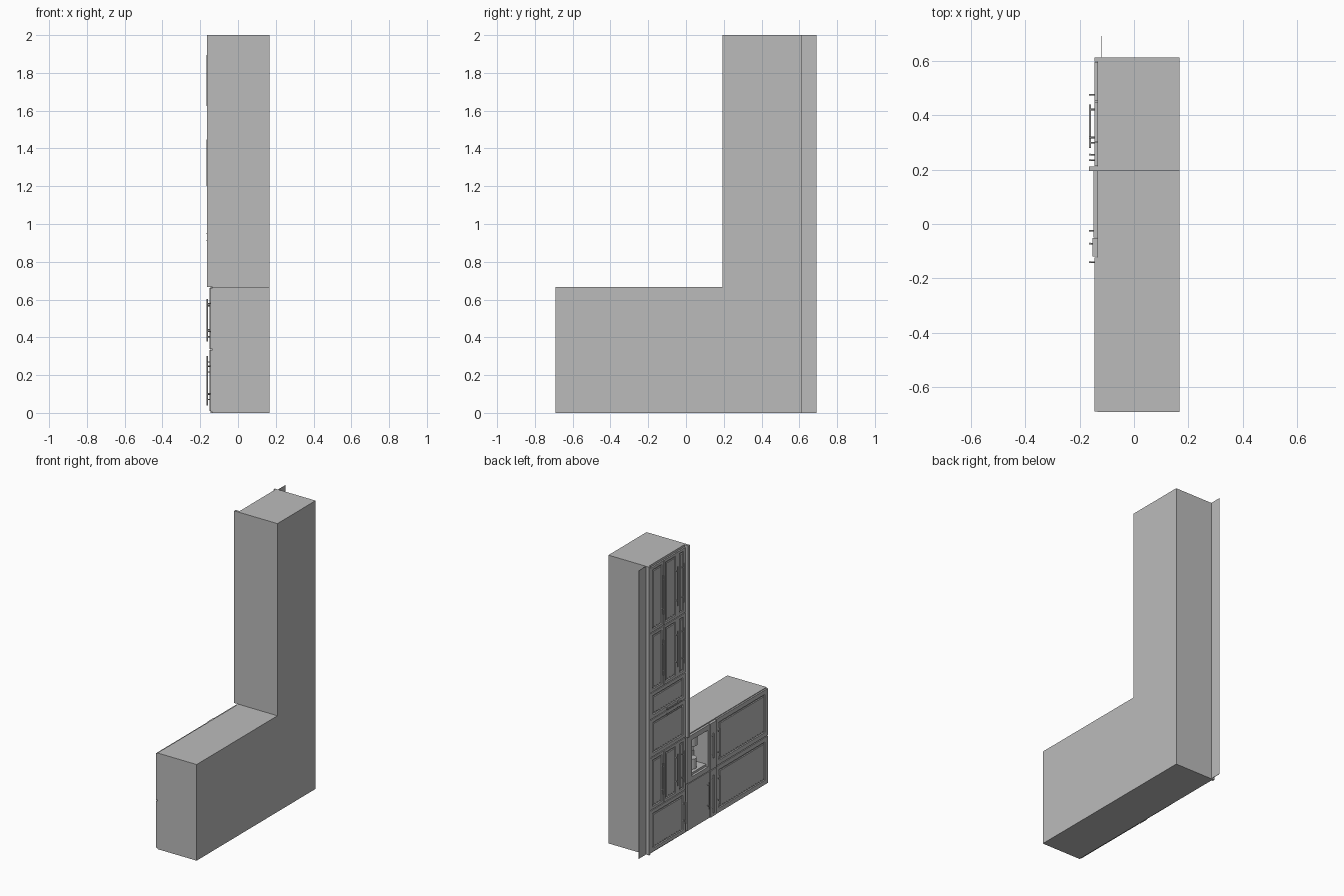
import bpy, bmesh
from mathutils import Vector

cube = bpy.data.objects.get("Cube")
if cube:
    bpy.data.objects.remove(cube)

grey = bpy.data.materials.new("plain_grey")
grey.use_nodes = True
grey.diffuse_color = (0.5, 0.5, 0.5, 1)
grey.node_tree.nodes["Principled BSDF"].inputs["Base Color"].default_value = (0.5, 0.5, 0.5, 1)


def finish(name, bm):
    bmesh.ops.recalc_face_normals(bm, faces=bm.faces)
    mesh = bpy.data.meshes.new(name)
    bm.to_mesh(mesh)
    bm.free()
    mesh.materials.append(grey)
    obj = bpy.data.objects.new(name, mesh)
    bpy.context.collection.objects.link(obj)
    return obj


def add_box(bm, x, y, z):
    verts = bmesh.ops.create_cube(bm, size=1)["verts"]
    for v in verts:
        v.co = Vector([(a + b) / 2 + c * (b - a) for (a, b), c in zip((x, y, z), v.co)])


def box(name, x, y, z):
    bm = bmesh.new()
    add_box(bm, x, y, z)
    return finish(name, bm)


def door(name, y, z, margin=0.024, back=-0.134, front=-0.145):
    """Framed door facing -x with a sunken border and raised centre."""
    bm = bmesh.new()
    add_box(bm, (front, back), y, z)
    bm.normal_update()
    face = min(bm.faces, key=lambda f: f.calc_center_median().x)
    for width, shift in ((margin, 0), (0.003, 0.006), (0.006, 0), (0.004, -0.004)):
        bmesh.ops.inset_region(bm, faces=[face], thickness=width, use_even_offset=True)
        for v in face.verts:
            v.co.x += shift
    return finish(name, bm)


def rod(name, a, b, radius, sides=12):
    a, b = Vector(a), Vector(b)
    bm = bmesh.new()
    bmesh.ops.create_cone(bm, cap_ends=True, segments=sides, radius1=radius,
                          radius2=radius, depth=(b - a).length)
    turn = (b - a).to_track_quat('Z', 'Y')
    for v in bm.verts:
        v.co = turn @ v.co + (a + b) / 2
    obj = finish(name, bm)
    for p in obj.data.polygons:
        p.use_smooth = len(p.vertices) == 4
    return obj


def handle(name, a, b, base=-0.143):
    """Bar handle on two posts; a and b are (y, z) ends."""
    a, b = Vector(a), Vector(b)
    rod(name + "_bar", (-0.162, *a), (-0.162, *b), 0.004)
    for i, t in enumerate((0.12, 0.88)):
        p = a.lerp(b, t)
        rod(f"{name}_post_{i}", (base, *p), (-0.162, *p), 0.003, 8)


# Carcasses and side panels
box("tall_carcass", (-0.135, 0.167), (0.21, 0.612), (0, 2))
box("tall_end_panel", (-0.165, 0.167), (0.194, 0.211), (0.667, 2))
box("low_carcass", (-0.134, 0.167), (-0.692, -0.05), (0, 0.667))
box("wall_filler_strip", (-0.122, -0.12), (0.61, 0.692), (0, 2))
box("tall_edge_stile", (-0.145, -0.134), (0.598, 0.612), (0, 2))

# Carcass around the dispenser niche
box("niche_base", (-0.134, 0.167), (-0.05, 0.211), (0, 0.365))
box("niche_top", (-0.134, 0.167), (-0.05, 0.211), (0.63, 0.667))
box("niche_back", (-0.04, 0.167), (-0.05, 0.211), (0.365, 0.63))
box("niche_side_near_tall", (-0.134, -0.04), (0.145, 0.211), (0.365, 0.63))
box("niche_side_near_low", (-0.134, -0.04), (-0.05, -0.06 + 0.03), (0.365, 0.63))

# Tall cabinet: rows of three doors
columns = ((0.453, 0.595), (0.303, 0.449), (0.214, 0.299))
pulls = (0.475, 0.318, 0.255)
rows = {"top": (1.535, 1.985), "upper": (1.12, 1.53), "lower": (0.305, 0.665)}
for row, (z0, z1) in rows.items():
    for i, (span, pull) in enumerate(zip(columns, pulls)):
        door(f"{row}_door_{i}", span, (z0, z1), 0.019)
        middle, reach = (z0 + z1) / 2, (z1 - z0) * 0.3
        handle(f"{row}_door_handle_{i}", (pull, middle - reach), (pull, middle + reach))

# Tall cabinet: wide fronts
for name, z in (("flap_front", (0.935, 1.115)), ("drawer_front", (0.67, 0.93)),
                ("bottom_front", (0.01, 0.3))):
    door(name, (0.214, 0.595), z)
for name, z in (("flap", 0.95), ("drawer", 0.912)):
    handle(name + "_handle", (0.28, z), (0.44, z))
handle("bottom_handle", (0.235, 0.08), (0.235, 0.235))

# Dispenser surround, lower panel and fittings
for name, y, z in (("top", (-0.05, 0.2), (0.625, 0.66)),
                   ("bottom", (-0.05, 0.2), (0.338, 0.37)),
                   ("left", (0.145, 0.2), (0.37, 0.625)),
                   ("right", (-0.05, -0.03), (0.37, 0.625))):
    box("niche_frame_" + name, (-0.149, -0.133), y, z)
box("niche_lower_panel", (-0.147, -0.133), (-0.047, 0.192), (0.01, 0.332))
rod("niche_hood", (-0.08, 0.06, 0.545), (-0.08, 0.06, 0.625), 0.042, 24)
rod("niche_spout", (-0.08, 0.06, 0.505), (-0.08, 0.06, 0.55), 0.018, 16)
rod("niche_cup", (-0.085, 0.06, 0.385), (-0.085, 0.06, 0.455), 0.032, 24)
box("niche_tray", (-0.134, -0.04), (-0.03, 0.145), (0.365, 0.385))

# Narrow post between niche and low cabinet
box("middle_post_upper", (-0.152, -0.133), (-0.12, -0.052), (0.338, 0.66))
box("middle_post_lower", (-0.152, -0.133), (-0.12, -0.052), (0.01, 0.332))
handle("niche_panel_handle", (-0.025, 0.08), (-0.025, 0.27))
handle("post_handle_upper", (-0.072, 0.42), (-0.072, 0.59))
handle("post_handle_lower", (-0.072, 0.04), (-0.072, 0.3))

# Low cabinet doors
for name, z0, z1 in (("low_door_upper", 0.338, 0.662), ("low_door_lower", 0.006, 0.332)):
    door(name, (-0.69, -0.124), (z0, z1), 0.03)
    handle(name + "_handle", (-0.14, z0 + 0.07), (-0.14, z1 - 0.06))
